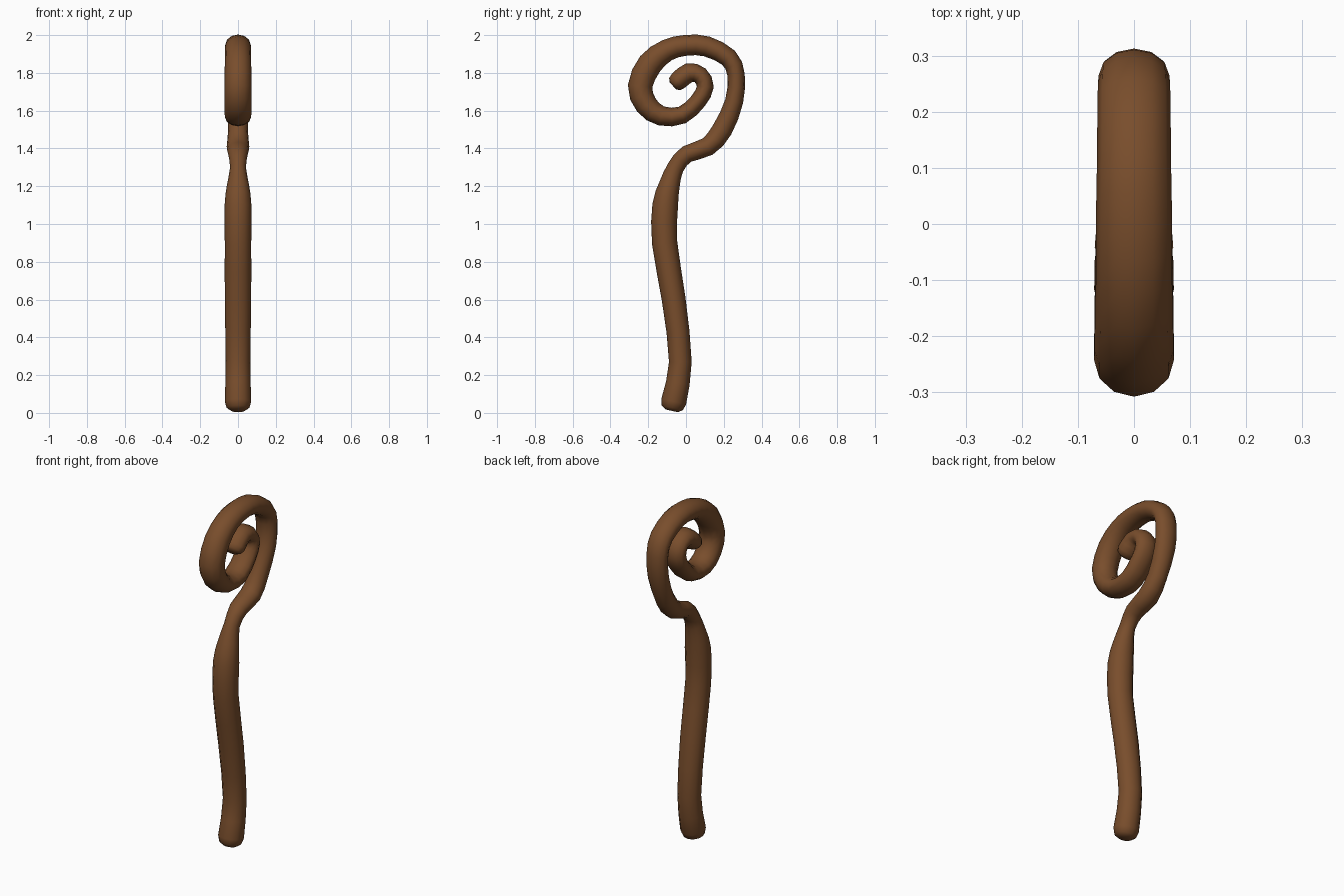
import bpy, bmesh, math
from mathutils import Vector

if "Cube" in bpy.data.objects:
    bpy.data.objects.remove(bpy.data.objects["Cube"])

# Centreline stations: y, z, in-plane radius, half width in x
PATH = [
    (-.065, .06, .067, .07), (-.030, .27, .060, .065), (-.065, .60, .063, .07),
    (-.113, .90, .067, .07), (-.110, 1.10, .068, .071), (-.087, 1.21, .055, .058),
    (-.055, 1.30, .045, .042), (.005, 1.37, .046, .052), (.115, 1.41, .050, .06),
    (.192, 1.50, .054, .052), (.255, 1.65, .048, .06), (.265, 1.79, .046, .063),
    (.225, 1.88, .050, .065), (.110, 1.94, .054, .066), (0, 1.946, .055, .068),
    (-.10, 1.92, .058, .068), (-.19, 1.848, .066, .07), (-.243, 1.73, .065, .071),
    (-.21, 1.63, .060, .071), (-.13, 1.572, .052, .07), (-.02, 1.577, .047, .068),
    (.065, 1.652, .044, .066), (.102, 1.727, .045, .065), (.075, 1.787, .046, .065),
    (.015, 1.80, .052, .066), (-.042, 1.757, .05, .07),
]
SIDES = 12
STEPS = 2


def smooth_path(pts):
    """Catmull-Rom interpolation of the stations."""
    p = [Vector(q) for q in pts]
    p = [2 * p[0] - p[1]] + p + [2 * p[-1] - p[-2]]
    out = []
    for i in range(1, len(p) - 2):
        a, b, c, d = p[i - 1:i + 3]
        for s in range(STEPS):
            t = s / STEPS
            out.append(.5 * (2 * b + (c - a) * t + (2 * a - 5 * b + 4 * c - d) * t * t
                             + (3 * b - a - 3 * c + d) * t ** 3))
    return out + [p[-2]]


def sections(pts):
    """Centre, tangent and radii of each ring, with rounded ends."""
    rows = []
    for i, q in enumerate(pts):
        d = pts[min(i + 1, len(pts) - 1)] - pts[max(i - 1, 0)]
        rows.append((Vector((0, q[0], q[1])), Vector((0, d[0], d[1])).normalized(), q[2], q[3]))

    def cap(row, sign):
        c, t, r, w = row
        return [(c + t * sign * r * k, t, r * f, w * f) for k, f in ((.5, .86), (.75, .5))]
    return cap(rows[0], -1)[::-1] + rows + cap(rows[-1], 1)


# Swept staff with spiral head
bm = bmesh.new()
rings = []
for c, t, r, w in sections(smooth_path(PATH)):
    n = Vector((0, -t.z, t.y))
    rings.append([bm.verts.new(c + n * r * math.cos(a) + Vector((w * math.sin(a), 0, 0)))
                  for a in (2 * math.pi * k / SIDES for k in range(SIDES))])
for a, b in zip(rings, rings[1:]):
    for k in range(SIDES):
        j = (k + 1) % SIDES
        bm.faces.new((a[k], a[j], b[j], b[k]))
bm.faces.new(rings[0])
bm.faces.new(rings[-1])
bmesh.ops.recalc_face_normals(bm, faces=bm.faces)
for f in bm.faces:
    f.smooth = True
mesh = bpy.data.meshes.new("spiral_staff")
bm.to_mesh(mesh)
bm.free()

# Brown wood
wood = bpy.data.materials.new("wood")
wood.diffuse_color = (.19, .075, .025, 1)
wood.use_nodes = True
wood.node_tree.nodes["Principled BSDF"].inputs["Base Color"].default_value = wood.diffuse_color
mesh.materials.append(wood)
staff = bpy.data.objects.new("spiral_staff", mesh)
bpy.context.collection.objects.link(staff)
